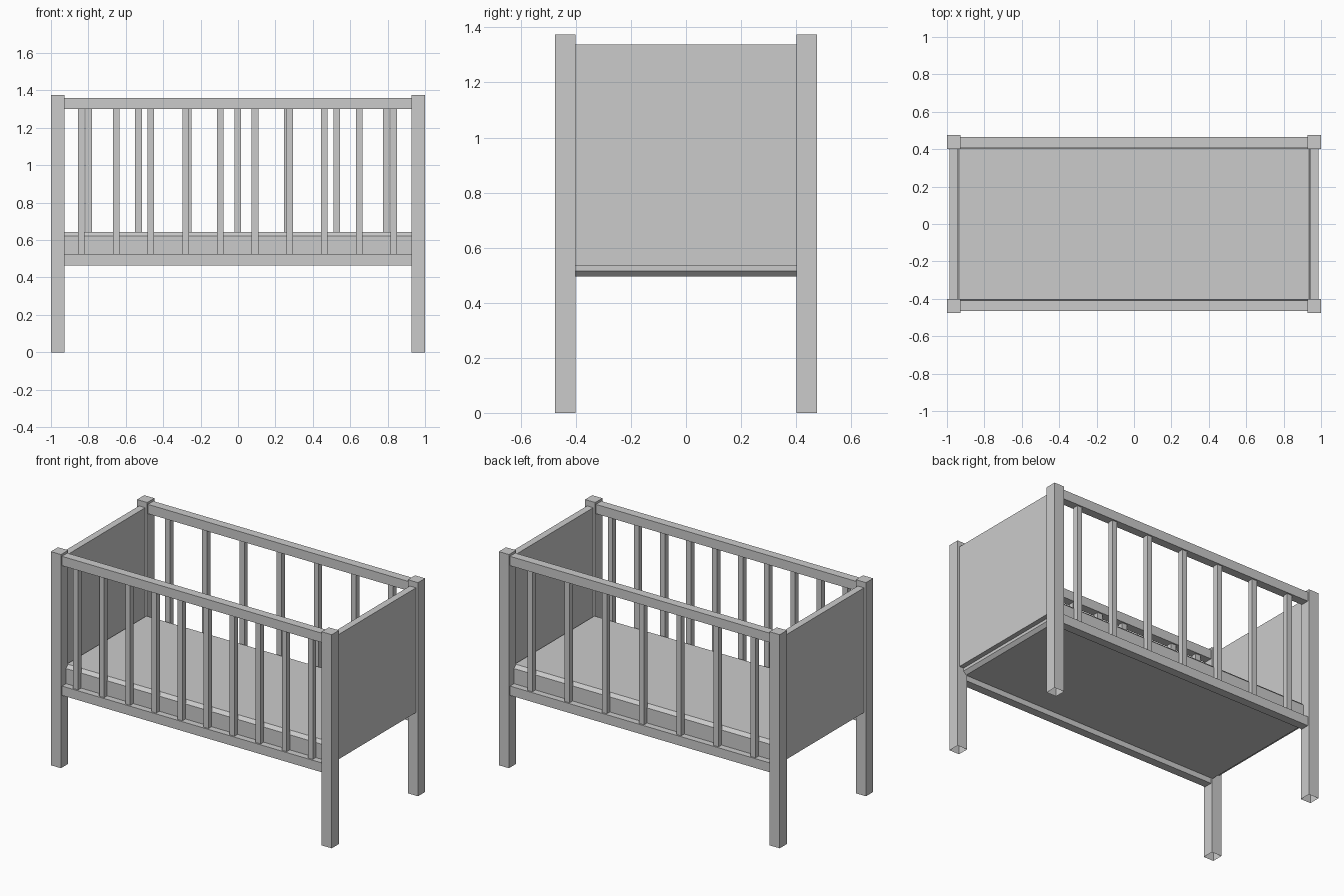
import bpy, bmesh

if "Cube" in bpy.data.objects:
    bpy.data.objects.remove(bpy.data.objects["Cube"])


def box(name, x, y, z, chamfer=0.0, open_bottom=False):
    """Box from (min, max) ranges, with optional chamfered edges or open base."""
    bm = bmesh.new()
    bmesh.ops.create_cube(bm, size=1.0)
    for v in bm.verts:
        v.co = [(r[0] + r[1]) / 2 + c * (r[1] - r[0])
                for c, r in zip(v.co, (x, y, z))]
    if open_bottom:
        bm.normal_update()
        base = [f for f in bm.faces if f.normal.z < -0.9]
        bmesh.ops.delete(bm, geom=base, context='FACES_ONLY')
    if chamfer:
        bmesh.ops.bevel(bm, geom=bm.edges[:], offset=chamfer, segments=1,
                        affect='EDGES')
    mesh = bpy.data.meshes.new(name)
    bm.to_mesh(mesh)
    bm.free()
    obj = bpy.data.objects.new(name, mesh)
    bpy.context.collection.objects.link(obj)
    return obj


def span(a, b, side):
    """Range a..b mirrored to the given side (+1 or -1)."""
    return tuple(sorted((a * side, b * side)))


# corner posts, hollow at the feet
for sx, end in ((-1, "left"), (1, "right")):
    for sy, face in ((-1, "front"), (1, "back")):
        box(f"{face}_{end}_post", span(0.928, 1.0, sx),
            span(0.402, 0.475, sy), (0, 1.375), open_bottom=True)
    # solid end panels
    box(f"{end}_end_panel", span(0.942, 0.986, sx), (-0.402, 0.402),
        (0.535, 1.338))

# side rails and square spindles: ten at the front, seven at the back
for sy, face, count, pitch in ((-1, "front", 10, 0.1857), (1, "back", 7, 0.265)):
    y = span(0.41, 0.465, sy)
    box(f"{face}_top_rail", (-0.928, 0.928), y, (1.30, 1.36))
    box(f"{face}_bottom_rail", (-0.928, 0.928), y, (0.465, 0.525))
    for i in range(count):
        cx = (i - (count - 1) / 2) * pitch - 0.002
        box(f"{face}_spindle_{i + 1}", (cx - 0.0175, cx + 0.0175),
            span(0.42, 0.455, sy), (0.525, 1.30))

# mattress with chamfered edges
box("mattress", (-0.955, 0.955), (-0.424, 0.424), (0.496, 0.642), chamfer=0.02)
